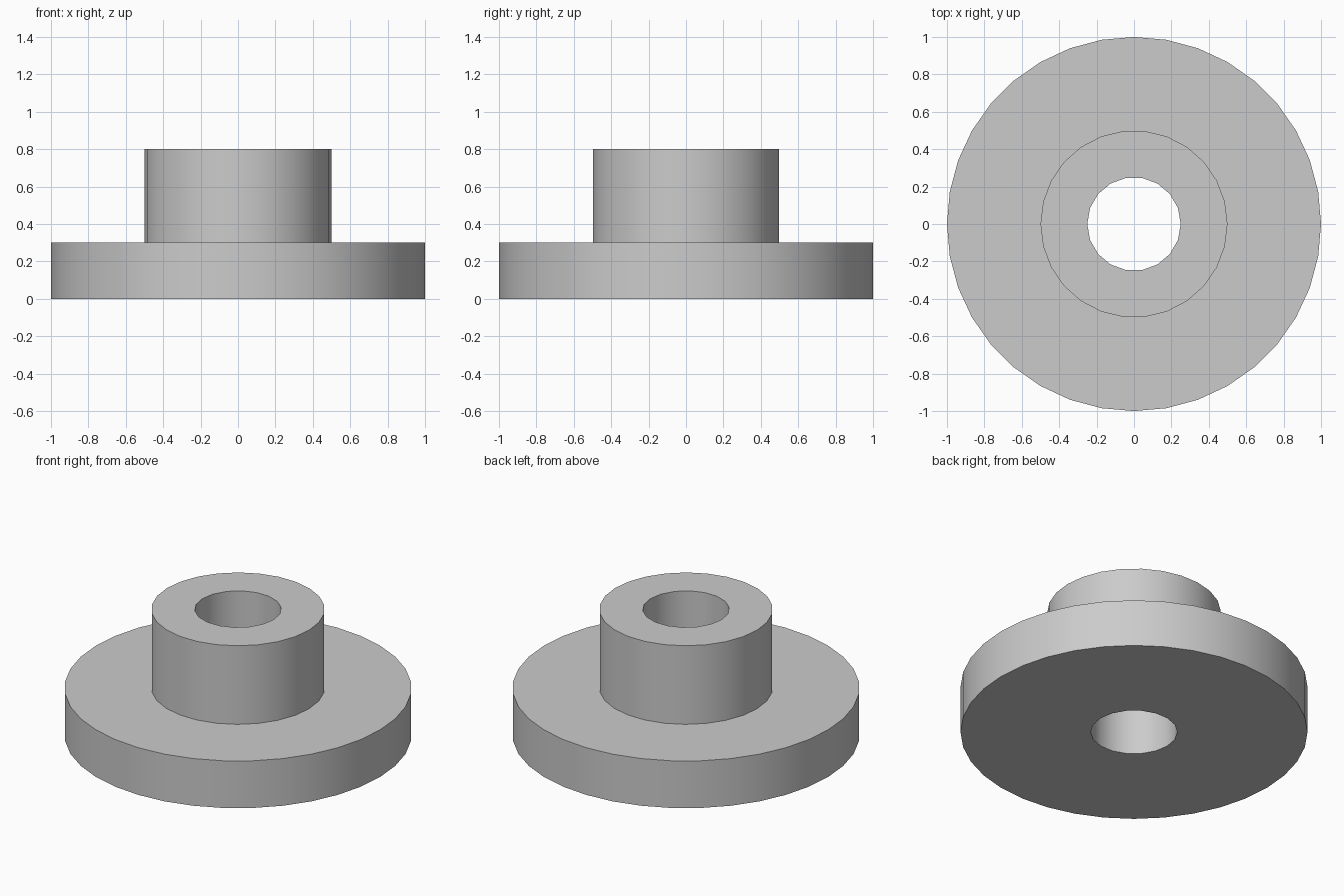
import bpy
import bmesh
from math import pi, radians
from mathutils import Matrix

cube = bpy.data.objects.get("Cube")
if cube:
    bpy.data.objects.remove(cube, do_unlink=True)

grey = bpy.data.materials.new("plain grey")
grey.use_nodes = True
colour = (0.6, 0.6, 0.6, 1)
grey.diffuse_color = colour
grey.node_tree.nodes["Principled BSDF"].inputs["Base Color"].default_value = colour


def cylinder(name, radius, bottom, top, sides):
    """Upright cylinder with its first corner on the x axis."""
    bm = bmesh.new()
    place = Matrix.Translation((0, 0, (bottom + top) / 2)) @ Matrix.Rotation(pi / 2, 4, "Z")
    bmesh.ops.create_cone(bm, cap_ends=True, segments=sides, radius1=radius,
                          radius2=radius, depth=top - bottom, matrix=place)
    mesh = bpy.data.meshes.new(name)
    bm.to_mesh(mesh)
    bm.free()
    mesh.materials.append(grey)
    obj = bpy.data.objects.new(name, mesh)
    bpy.context.collection.objects.link(obj)
    return obj


def combine(target, tool, operation):
    """Apply a boolean and remove the tool."""
    mod = target.modifiers.new(operation.lower(), "BOOLEAN")
    mod.operation = operation
    mod.solver = "EXACT"
    mod.object = tool
    bpy.context.view_layer.objects.active = target
    bpy.ops.object.modifier_apply(modifier=mod.name)
    bpy.data.objects.remove(tool, do_unlink=True)


# Wide disc, raised hub and the bore through both
flange = cylinder("flanged_hub", 1.0, 0, 0.3, 36)
hub = cylinder("hub", 0.5, 0.15, 0.8, 26)
bore = cylinder("bore_cutter", 0.25, -0.2, 1.0, 18)
bore.hide_render = True
combine(flange, hub, "UNION")
combine(flange, bore, "DIFFERENCE")

# Smooth round walls with crisp rims
bpy.ops.object.select_all(action="DESELECT")
flange.select_set(True)
bpy.context.view_layer.objects.active = flange
bpy.ops.object.shade_smooth_by_angle(angle=radians(30))
